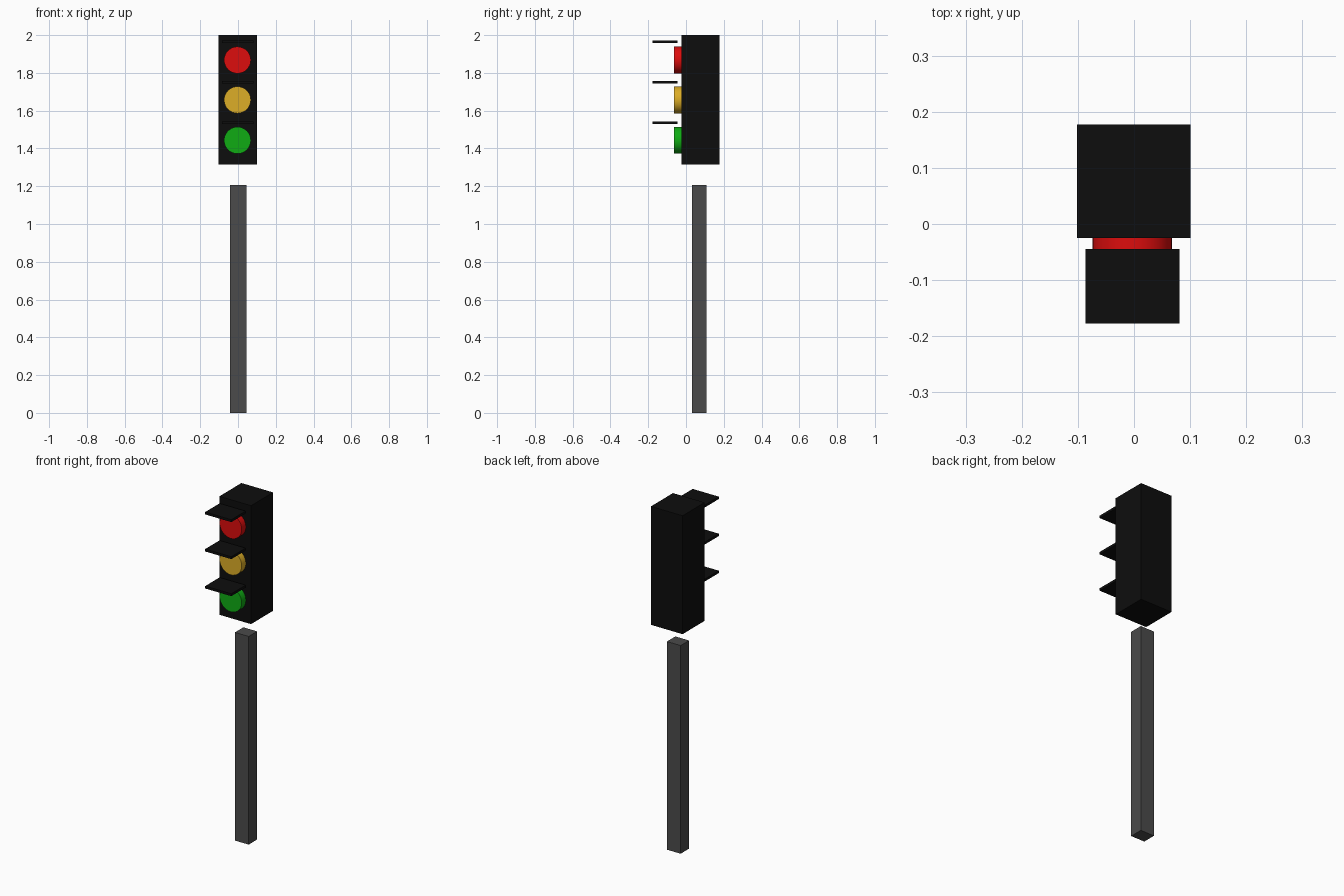
import bpy
from math import radians

if "Cube" in bpy.data.objects:
    bpy.data.objects.remove(bpy.data.objects["Cube"])


def material(name, rgb):
    mat = bpy.data.materials.new(name)
    mat.diffuse_color = (*rgb, 1)
    mat.use_nodes = True
    mat.node_tree.nodes["Principled BSDF"].inputs["Base Color"].default_value = mat.diffuse_color
    return mat


def box(name, x, y, z, mat):
    # x, y, z are (min, max) ranges
    spans = (x, y, z)
    bpy.ops.mesh.primitive_cube_add(size=1, location=[(a + b) / 2 for a, b in spans])
    ob = bpy.context.object
    ob.name = name
    ob.scale = [b - a for a, b in spans]
    bpy.ops.object.transform_apply(location=False, rotation=False, scale=True)
    ob.data.materials.append(mat)
    return ob


def lens(name, z, mat):
    # round lamp disc facing -y, its back just set into the housing
    y0, y1 = -0.063, -0.02
    bpy.ops.mesh.primitive_cylinder_add(
        vertices=32, radius=0.071, depth=y1 - y0,
        location=(-0.003, (y0 + y1) / 2, z), rotation=(radians(90), 0, 0))
    ob = bpy.context.object
    ob.name = name
    ob.data.materials.append(mat)
    bpy.ops.object.shade_smooth_by_angle(angle=radians(30))


black = material("black", (0.004, 0.004, 0.004))
grey = material("dark_grey", (0.07, 0.07, 0.07))

# Post and signal housing
box("pole", (-0.042, 0.046), (0.032, 0.109), (0, 1.206), grey)
box("housing", (-0.102, 0.101), (-0.025, 0.177), (1.314, 2.0), black)

# Three lamps, each with a flat visor above
lamps = [("red", 1.868, (0.72, 0.004, 0.004)),
         ("amber", 1.657, (0.72, 0.42, 0.02)),
         ("green", 1.443, (0.005, 0.41, 0.007))]
for i, (name, z, rgb) in enumerate(lamps):
    lens(name + "_lens", z, material(name, rgb))
    top = 1.9715 - 0.2145 * i
    box(name + "_visor", (-0.086, 0.081), (-0.177, -0.045), (top - 0.014, top), black)
